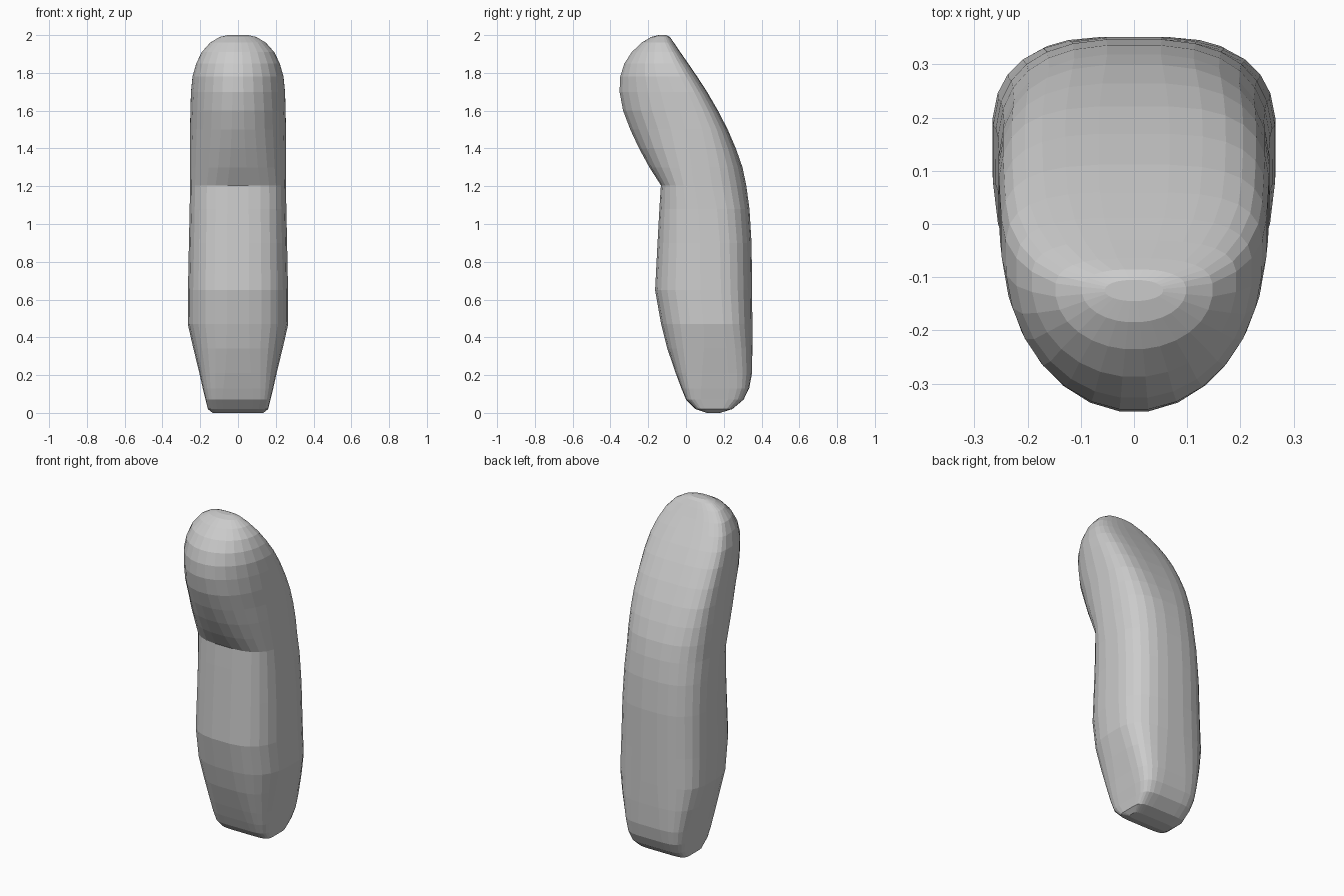
import bpy, bmesh, math

SIDES = 28

def sgn_pow(v, p):
    return math.copysign(abs(v) ** p, v)

def ring(z, front, back, half, nf, nb, wide):
    """Horizontal section: front and back are y limits, nf / nb squareness,
    wide is where the widest point sits between front (0) and back (1)."""
    mid = front + (back - front) * wide
    pts = []
    for i in range(SIDES):
        a = 2 * math.pi * (i + 0.5) / SIDES
        c, s = math.cos(a), math.sin(a)
        n = nb if s > 0 else nf
        depth = back - mid if s > 0 else mid - front
        pts.append((half * sgn_pow(c, 2 / n), mid + depth * sgn_pow(s, 2 / n), z))
    return pts

def loft(name, sections):
    bm = bmesh.new()
    rings = [[bm.verts.new(p) for p in ring(*s)] for s in sections]
    for lo, hi in zip(rings, rings[1:]):
        for i in range(SIDES):
            j = (i + 1) % SIDES
            bm.faces.new((lo[i], lo[j], hi[j], hi[i]))
    bm.faces.new(rings[0][::-1])
    bm.faces.new(rings[-1])
    bmesh.ops.recalc_face_normals(bm, faces=bm.faces)
    mesh = bpy.data.meshes.new(name)
    bm.to_mesh(mesh)
    bm.free()
    bpy.context.collection.objects.link(bpy.data.objects.new(name, mesh))

# lower segment: rounded wedge at the foot widening to a blunt oval
loft("lower_segment", [
    (0.00, 0.11, 0.18, 0.135, 6, 6, 0.5),
    (0.02, 0.05, 0.245, 0.16, 6, 6, 0.5),
    (0.07, 0.00, 0.305, 0.172, 6, 5.5, 0.5),
    (0.13, -0.025, 0.335, 0.187, 5, 5, 0.5),
    (0.21, -0.055, 0.35, 0.205, 4, 4.2, 0.52),
    (0.34, -0.10, 0.352, 0.237, 3.2, 3.4, 0.58),
    (0.47, -0.133, 0.352, 0.267, 2.9, 2.8, 0.6),
    (0.65, -0.165, 0.351, 0.266, 2.9, 2.7, 0.6),
    (0.90, -0.152, 0.348, 0.261, 2.9, 2.7, 0.58),
    (1.08, -0.142, 0.337, 0.257, 2.9, 2.7, 0.55),
    (1.205, -0.134, 0.32, 0.255, 2.9, 2.7, 0.5),
])

# upper segment: leans forward, domed front and flatter back
loft("upper_segment", [
    (1.205, -0.134, 0.32, 0.255, 2.9, 2.7, 0.5),
    (1.30, -0.195, 0.30, 0.256, 2.5, 2.8, 0.55),
    (1.40, -0.250, 0.265, 0.256, 2.3, 3.0, 0.6),
    (1.50, -0.297, 0.222, 0.255, 2.15, 3.2, 0.65),
    (1.60, -0.335, 0.170, 0.253, 2.1, 3.3, 0.68),
    (1.70, -0.354, 0.112, 0.250, 2.0, 3.3, 0.7),
    (1.78, -0.350, 0.060, 0.242, 2.0, 3.3, 0.7),
    (1.85, -0.328, 0.012, 0.222, 2.0, 3.2, 0.7),
    (1.91, -0.288, -0.030, 0.193, 2.0, 3.0, 0.7),
    (1.96, -0.236, -0.064, 0.148, 2.0, 2.8, 0.65),
    (1.99, -0.185, -0.085, 0.098, 2.0, 2.5, 0.6),
    (2.00, -0.145, -0.105, 0.055, 2.0, 2.2, 0.5),
])
